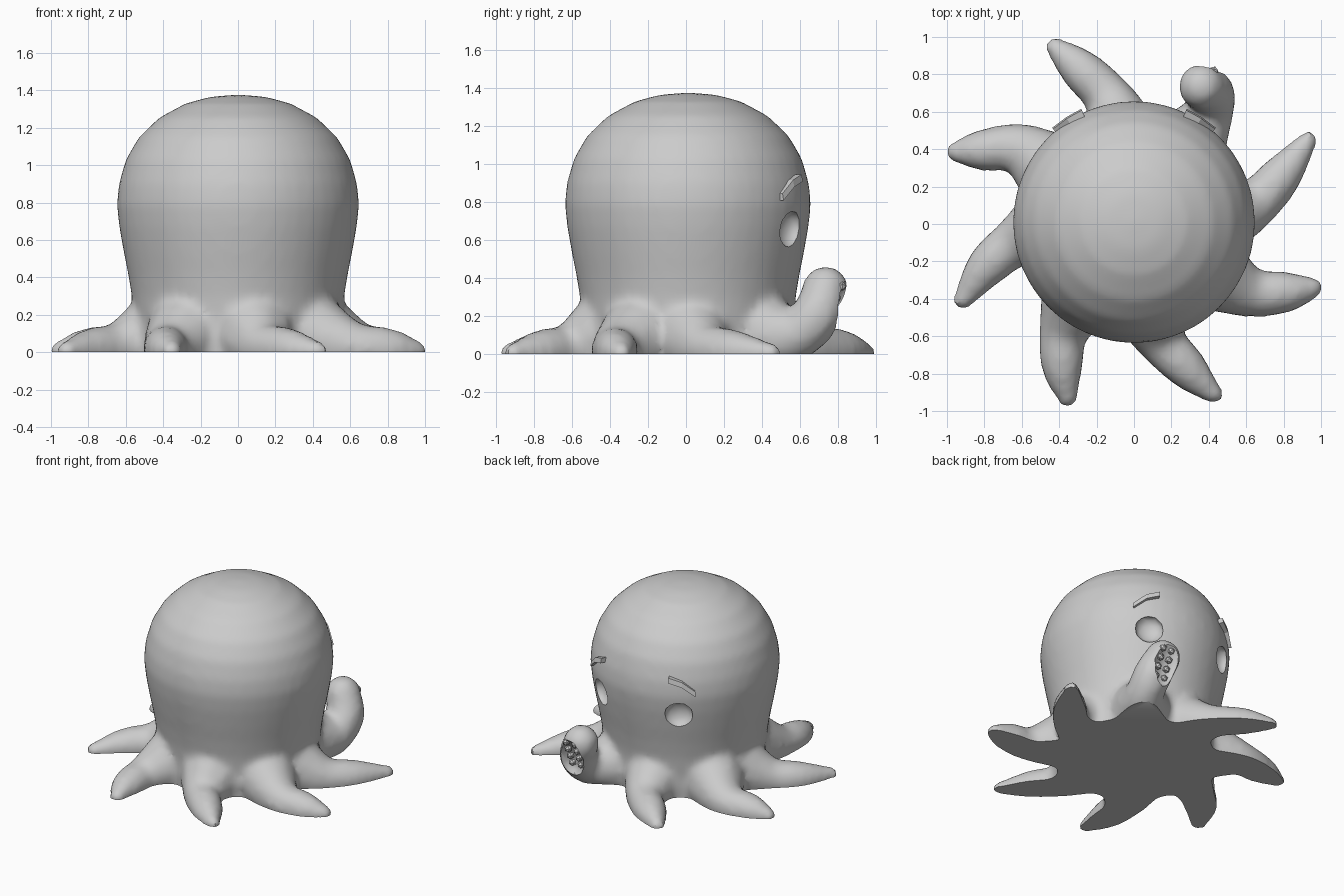
import bpy, bmesh
from math import sin, cos, pi, radians
from mathutils import Vector, Matrix

cube = bpy.data.objects.get("Cube")
if cube:
    bpy.data.objects.remove(cube)

grey = bpy.data.materials.new("soft_grey")
grey.use_nodes = True
grey.diffuse_color = (0.6, 0.6, 0.6, 1)
grey.node_tree.nodes["Principled BSDF"].inputs["Base Color"].default_value = (0.6, 0.6, 0.6, 1)

CENTRE_Y = 0.01


def make_object(name, bm):
    bmesh.ops.recalc_face_normals(bm, faces=bm.faces)
    mesh = bpy.data.meshes.new(name)
    bm.to_mesh(mesh)
    bm.free()
    mesh.materials.append(grey)
    obj = bpy.data.objects.new(name, mesh)
    bpy.context.collection.objects.link(obj)
    return obj


def spline(points, steps=4):
    """Smooth path through (x, y, z, radius) points."""
    pts = [Vector(p) for p in points]
    pts = [2 * pts[0] - pts[1]] + pts + [2 * pts[-1] - pts[-2]]
    for a, b, c, d in zip(pts, pts[1:], pts[2:], pts[3:]):
        for i in range(steps):
            t = i / steps
            yield 0.5 * (2 * b + (c - a) * t + (2 * a - 5 * b + 4 * c - d) * t * t
                         + (3 * b - a - 3 * c + d) * t ** 3)
    yield pts[-2]


def add_limb(bm, points):
    for x, y, z, r in spline(points):
        bmesh.ops.create_uvsphere(bm, u_segments=12, v_segments=8, radius=r,
                                  matrix=Matrix.Translation((x, y, z)))


# Domed head and body, turned from a profile
body_bm = bmesh.new()
profile = [(0, 1.378), (.15, 1.365), (.28, 1.33), (.42, 1.255), (.53, 1.15), (.6, 1.03),
           (.637, .9), (.648, .79), (.635, .67), (.612, .54), (.588, .42), (.568, .3),
           (.555, .15), (.55, -.12), (0, -.12)]
verts = [body_bm.verts.new((r, CENTRE_Y, z)) for r, z in profile]
edges = [body_bm.edges.new(pair) for pair in zip(verts, verts[1:])]
bmesh.ops.spin(body_bm, geom=verts + edges, cent=(0, CENTRE_Y, 0), axis=(0, 0, 1),
               angle=2 * pi, steps=48, use_duplicate=False)
bmesh.ops.remove_doubles(body_bm, verts=body_bm.verts, dist=0.0005)

# Seven tentacles lying on the ground: root, bend, middle and tip
tentacles = [
    [(-.05, .40), (-.12, .65), (-.28, .82), (-.42, .945)],
    [(-.38, .24), (-.60, .40), (-.80, .395), (-.955, .385)],
    [(-.40, .02), (-.62, -.09), (-.78, -.22), (-.915, -.405)],
    [(-.26, -.33), (-.37, -.55), (-.385, -.75), (-.355, -.93)],
    [(.08, -.40), (.13, -.60), (.27, -.76), (.425, -.91)],
    [(.36, -.22), (.60, -.36), (.80, -.365), (.96, -.34)],
    [(.40, .02), (.63, .10), (.78, .25), (.93, .445)],
]
shape = [(.10, .235), (.03, .14), (.015, .115), (.005, .055)]
for path in tentacles:
    add_limb(body_bm, [(*xy, *zr) for xy, zr in zip(path, shape)])

# Raised tentacle
add_limb(body_bm, [(.25, .36, .10, .235), (.39, .57, .10, .14),
                   (.41, .69, .21, .135), (.36, .735, .34, .125)])

# Hollows for the eyes and for the dished underside of the raised tentacle
cutter_bm = bmesh.new()
for side in (-1, 1):
    a = radians(31) * side
    place = Matrix.Translation((sin(a) * .625, CENTRE_Y + cos(a) * .625, .66))
    place = place @ Matrix.Rotation(-a, 4, "Z") @ Matrix.Diagonal((.1, .06, .1, 1))
    bmesh.ops.create_icosphere(cutter_bm, subdivisions=2, radius=1, matrix=place)
dish = Matrix.Translation((.39, .82, .25)) @ Matrix.Rotation(radians(-23), 4, "X")
bmesh.ops.create_icosphere(cutter_bm, subdivisions=2, radius=1,
                           matrix=dish @ Matrix.Diagonal((.1, .065, .17, 1)))
cutter = make_object("hollow_cutter", cutter_bm)
cutter.hide_render = True

# Blend everything into one skin and carve the hollows
body = make_object("body", body_bm)
remesh = body.modifiers.new("blend", "REMESH")
remesh.mode = "VOXEL"
remesh.voxel_size = 0.026
relax = body.modifiers.new("relax", "SMOOTH")
relax.factor = 0.5
relax.iterations = 6
carve = body.modifiers.new("carve", "BOOLEAN")
carve.operation = "DIFFERENCE"
carve.solver = "FLOAT"
carve.object = cutter
graph = bpy.context.evaluated_depsgraph_get()
skin = bpy.data.meshes.new_from_object(body.evaluated_get(graph))
body.modifiers.clear()
body.data = skin
bpy.data.objects.remove(cutter)

# Flat underside
bm = bmesh.new()
bm.from_mesh(skin)
bmesh.ops.bisect_plane(bm, geom=bm.verts[:] + bm.edges[:] + bm.faces[:], dist=1e-5,
                       plane_co=(0, 0, 0), plane_no=(0, 0, 1), clear_inner=True)
rim = [e for e in bm.edges if e.is_boundary]
bmesh.ops.edgeloop_fill(bm, edges=rim)
bmesh.ops.recalc_face_normals(bm, faces=bm.faces)
bm.to_mesh(skin)
bm.free()

# Suckers inside the dish
sucker_bm = bmesh.new()
for row in range(4):
    for side in (-1, 1):
        spot = Vector((side * .036, -.045, -.1 + row * .066))
        bmesh.ops.create_icosphere(sucker_bm, subdivisions=1, radius=.027,
                                   matrix=dish @ Matrix.Translation(spot))
make_object("suckers", sucker_bm)

# Slanted brows, higher towards the middle
for side, name in ((-1, "brow_right"), (1, "brow_left")):
    brow_bm = bmesh.new()
    rings = []
    for t in (0, .5, 1):
        a = radians(41 - 16 * t) * side
        z = .81 + .1 * t + .02 * sin(pi * t)
        rings.append([brow_bm.verts.new((sin(a) * r, CENTRE_Y + cos(a) * r, z + h))
                      for r, h in ((.62, 0), (.668, 0), (.66, .036), (.615, .036))])
    for lower, upper in zip(rings, rings[1:]):
        for i in range(4):
            j = (i + 1) % 4
            brow_bm.faces.new((lower[i], lower[j], upper[j], upper[i]))
    brow_bm.faces.new(rings[0])
    brow_bm.faces.new(rings[-1])
    make_object(name, brow_bm)

# Smooth skin with crisp rims
bpy.context.view_layer.update()
bpy.ops.object.select_all(action="DESELECT")
body.select_set(True)
bpy.context.view_layer.objects.active = body
bpy.ops.object.shade_smooth_by_angle(angle=radians(35))
